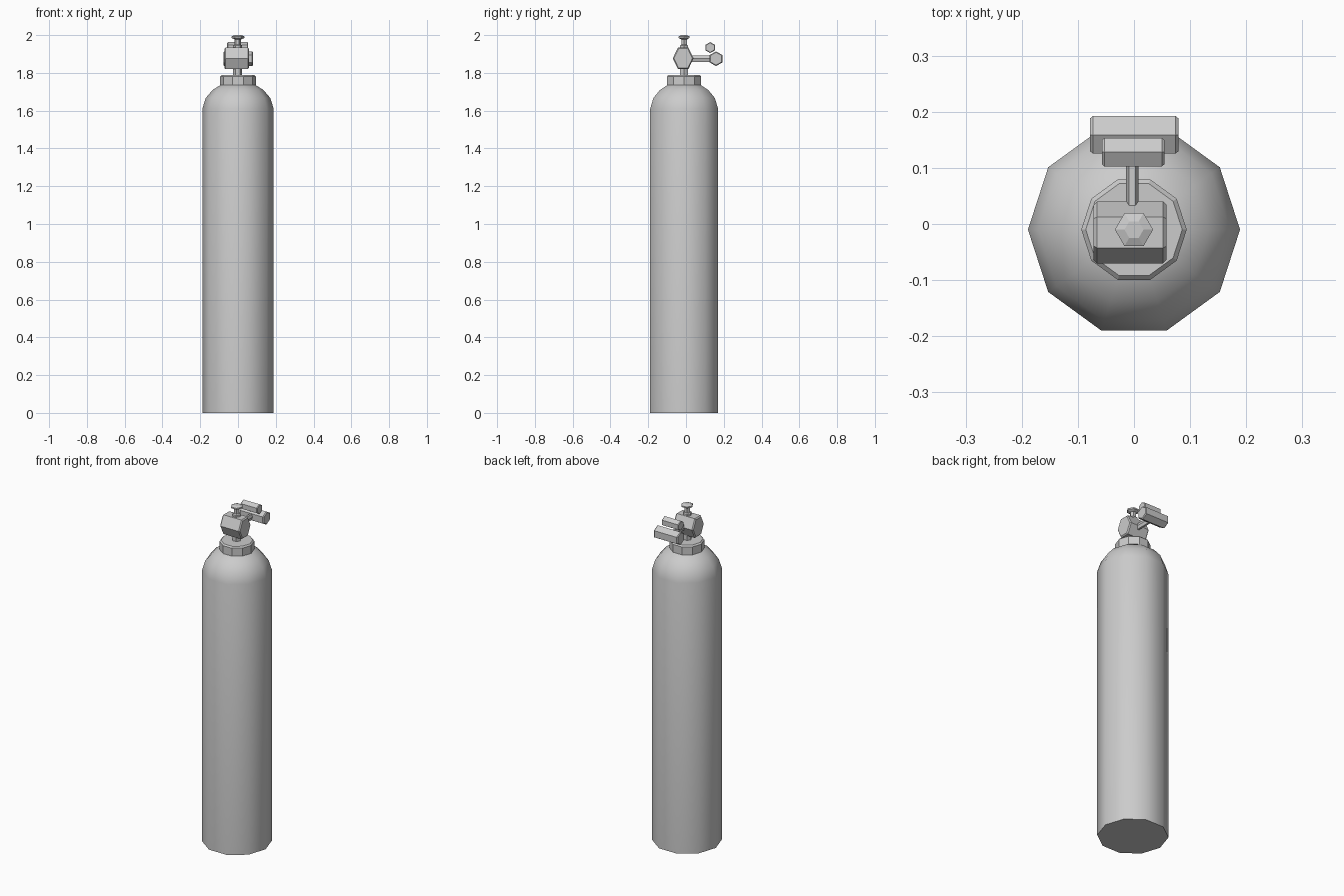
import bpy, bmesh
from math import sin, cos, pi, radians

if "Cube" in bpy.data.objects:
    bpy.data.objects.remove(bpy.data.objects["Cube"])


def lathe(name, profile, sides, centre=(0, 0, 0), axis='Z', phase=0.0, squash=1.0, smooth=False):
    """Spin (radius, height) points into a capped, faceted solid."""
    bm = bmesh.new()
    rings = []
    for r, h in profile:
        ring = []
        for i in range(sides):
            t = phase + 2 * pi * i / sides
            a, b = r * cos(t), r * sin(t) * squash
            p = {'Z': (a, b, h), 'X': (h, a, b), 'Y': (a, h, b)}[axis]
            ring.append(bm.verts.new([c + d for c, d in zip(centre, p)]))
        rings.append(ring)
    for lo, hi in zip(rings, rings[1:]):
        for i in range(sides):
            j = (i + 1) % sides
            bm.faces.new((lo[i], lo[j], hi[j], hi[i]))
    bm.faces.new(rings[0])
    bm.faces.new(rings[-1])
    bmesh.ops.recalc_face_normals(bm, faces=bm.faces)
    me = bpy.data.meshes.new(name)
    bm.to_mesh(me)
    bm.free()
    ob = bpy.data.objects.new(name, me)
    bpy.context.collection.objects.link(ob)
    if smooth:
        bpy.context.view_layer.objects.active = ob
        ob.select_set(True)
        bpy.ops.object.shade_smooth_by_angle(angle=radians(50))
        ob.select_set(False)
    return ob


def bar(name, radius, x0, x1, y, z, chamfer, phase=0.0, squash=1.0):
    """Hexagonal bar along x with chamfered ends."""
    c = chamfer
    lathe(name, [(radius - c, x0), (radius, x0 + c), (radius, x1 - c), (radius - c, x1)],
          6, (0, y, z), 'X', phase, squash)


CY = -0.01  # tank axis

# Tank with domed shoulder
lathe("tank_body", [(0.189, 0), (0.189, 1.61), (0.171, 1.667), (0.134, 1.71),
                    (0.094, 1.735), (0.07, 1.742)], 10, (0, CY, 0), smooth=True)

# Neck collar
lathe("neck_collar", [(0.094, 1.73), (0.094, 1.782), (0.086, 1.79)], 10, (0, CY, 0))

# Valve stem and knob
lathe("valve_stem", [(0.024, 1.78), (0.024, 1.945), (0.017, 1.95), (0.017, 1.985)], 6, (-0.002, CY, 0))
lathe("valve_knob", [(0.019, 1.978), (0.034, 1.985), (0.034, 1.993), (0.017, 2.0)], 6, (0, CY, 0))

# Valve body
bar("valve_body", 0.055, -0.072, 0.058, -0.015, 1.877, 0.006, squash=1.2)

# Outlet rod and the two cross bars
lathe("outlet_rod", [(0.011, 0.0), (0.011, 0.16)], 6, (-0.003, 0, 1.875), 'Y', squash=1.8)
bar("outlet_bar", 0.039, -0.078, 0.079, 0.159, 1.875, 0.005, phase=pi / 6)
bar("upper_bar", 0.029, -0.057, 0.054, 0.128, 1.934, 0.004, phase=pi / 6)
